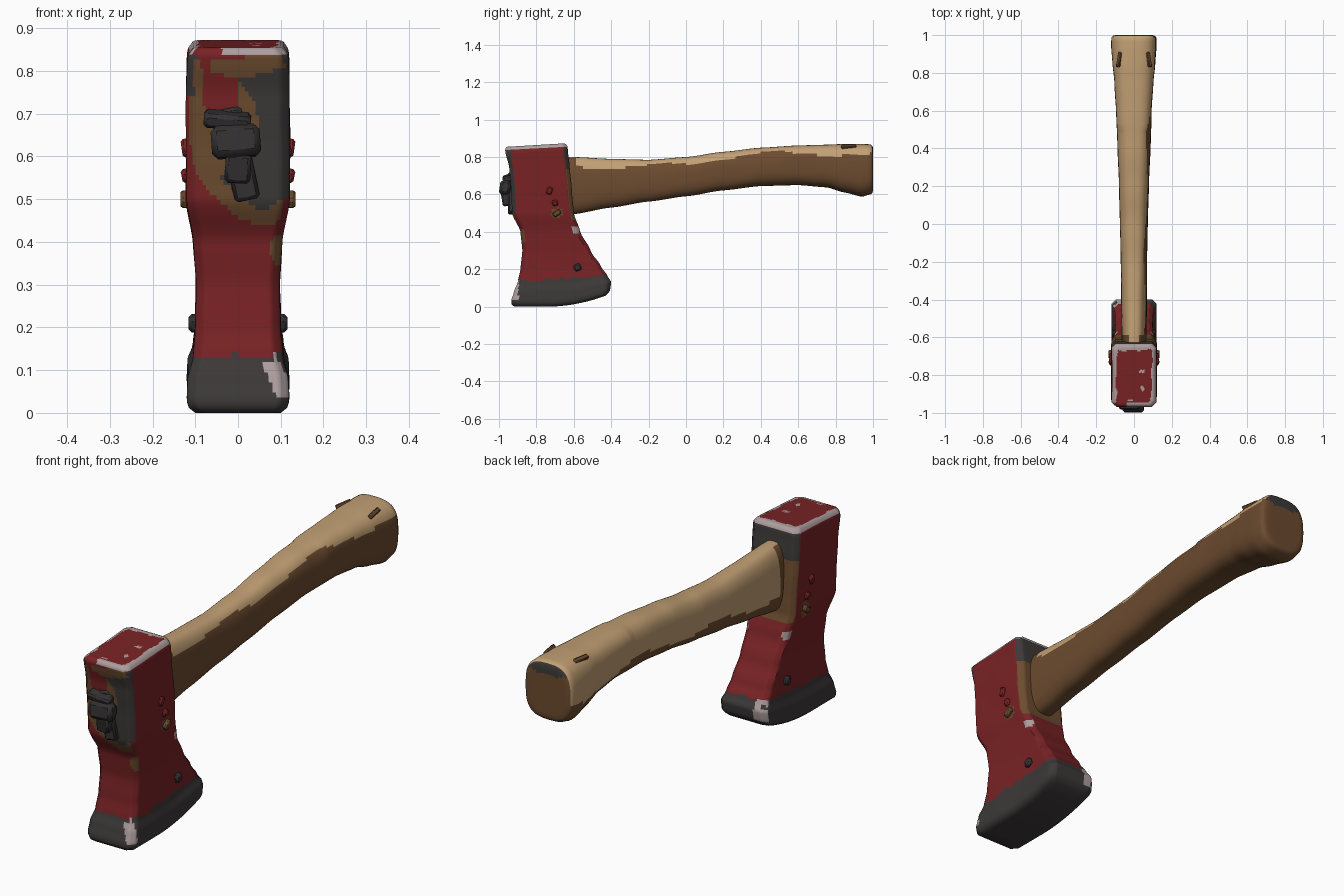
import bpy, math
from mathutils import Vector, noise
from mathutils.geometry import intersect_point_tri_2d

if "Cube" in bpy.data.objects:
    bpy.data.objects.remove(bpy.data.objects["Cube"])

# Flat colours
COLORS = {
    "red_paint": (0.19, 0.016, 0.018), "dark_steel": (0.046, 0.04, 0.04),
    "rust_brown": (0.15, 0.072, 0.028), "worn_edge": (0.42, 0.34, 0.34),
    "light_wood": (0.54, 0.35, 0.175), "dark_wood": (0.15, 0.071, 0.029),
    "black_iron": (0.033, 0.03, 0.031),
}
NAMES = list(COLORS)
for n, c in COLORS.items():
    bpy.data.materials.new(n).diffuse_color = (*c, 1)
RED, STEEL, RUST, WORN, LIGHT, DARK, IRON = range(7)


def interp(table, t):
    """Smooth interpolation through rows (t, a, b, ...)."""
    if t <= table[0][0]:
        return table[0][1:]
    for r, s in zip(table, table[1:]):
        if t <= s[0]:
            k = (t - r[0]) / (s[0] - r[0])
            k = 0.5 * k + 0.5 * k * k * (3 - 2 * k)
            return [a + (b - a) * k for a, b in zip(r[1:], s[1:])]
    return table[-1][1:]


def inside(x, z, poly):
    hit = False
    for (x1, z1), (x2, z2) in zip(poly, poly[1:] + poly[:1]):
        if (z1 > z) != (z2 > z) and x < (x2 - x1) * (z - z1) / (z2 - z1) + x1:
            hit = not hit
    return hit


def finish(ob, angle=50):
    bpy.ops.object.select_all(action='DESELECT')
    ob.select_set(True)
    bpy.context.view_layer.objects.active = ob
    bpy.ops.object.shade_smooth_by_angle(angle=math.radians(angle))


def loft(name, rings, rule):
    """Skin closed rings, cap both ends, colour faces by a rule."""
    n = len(rings[0])
    verts = [p for r in rings for p in r]
    faces = [(i * n + j, i * n + (j + 1) % n, (i + 1) * n + (j + 1) % n, (i + 1) * n + j)
             for i in range(len(rings) - 1) for j in range(n)]
    faces += [tuple(reversed(range(n))), tuple(range(len(verts) - n, len(verts)))]
    me = bpy.data.meshes.new(name)
    me.from_pydata(verts, [], faces)
    for m in NAMES:
        me.materials.append(bpy.data.materials[m])
    for f in me.polygons:
        f.material_index = rule(f.center, f.normal)
    ob = bpy.data.objects.new(name, me)
    bpy.context.collection.objects.link(ob)
    finish(ob)
    return ob


# ---- Axe head: chamfered rectangles stacked in z ----
# rows: height, front y, back y, half width
HEAD = [(0.0, -0.93, -0.42, 0.112), (0.03, -0.935, -0.405, 0.12), (0.08, -0.92, -0.40, 0.118),
        (0.13, -0.90, -0.42, 0.106), (0.20, -0.885, -0.455, 0.10), (0.30, -0.875, -0.51, 0.098),
        (0.40, -0.885, -0.565, 0.104), (0.50, -0.93, -0.60, 0.12), (0.62, -0.935, -0.61, 0.121),
        (0.75, -0.945, -0.622, 0.12), (0.84, -0.965, -0.632, 0.119), (0.865, -0.97, -0.634, 0.114)]


def head_point(x, y, z):
    lift = 0.07 * max(0, (y + 0.75) / 0.35) ** 2 * max(0, 1 - z / 0.3)   # curved cutting edge
    tip = 0.018 * (y + 0.635) * (z / 0.86) ** 6 * 3                       # sloping top
    return Vector((x, y, z + lift + tip))


def head_ring(z, inset=0.0, scale=1.0):
    y0, y1, w = interp(HEAD, z)
    yc, h, w, c = (y0 + y1) / 2, (y1 - y0) / 2 - inset, w - inset, 0.022
    corners = [(-w + c, -h), (w - c, -h), (w, -h + c), (w, h - c),
               (w - c, h), (-w + c, h), (-w, h - c), (-w, -h + c)]
    pts = []
    for i, (a, b) in enumerate(zip(corners, corners[1:] + corners[:1])):
        steps = 3 if i % 2 else (24 if i in (0, 4) else 30)
        for k in range(steps):
            t = k / steps
            x, y = ((a[0] + (b[0] - a[0]) * t) * scale, yc + (a[1] + (b[1] - a[1]) * t) * scale)
            bump = 1 + 0.03 * noise.noise(Vector((x * 6, y * 6, z * 7))) * min(1, z * 8)
            pts.append(head_point(x * bump, y, z))
    return pts


GREY_PATCH = [(0.0, 0.78), (0.12, 0.81), (0.12, 0.51), (0.06, 0.47), (0.0, 0.51), (-0.04, 0.55),
              (0.0, 0.62), (0.05, 0.66), (0.04, 0.73)]
RUST_BAND = [(-0.115, 0.84), (-0.085, 0.82), (-0.083, 0.72), (-0.05, 0.68), (0.0, 0.72), (0.0, 0.78),
             (-0.065, 0.80), (-0.06, 0.83), (0.1, 0.835), (0.115, 0.80), (0.1, 0.55), (0.11, 0.50),
             (0.1, 0.45), (0.06, 0.435), (0.0, 0.455), (-0.05, 0.50), (-0.1, 0.56), (-0.115, 0.66)]
BARE_CORNER = [(0.055, 0.12), (0.1, 0.12), (0.115, 0.03), (0.085, 0.045)]


def head_rule(c, n):
    x, y, z = c
    wob = 0.012 * noise.noise(Vector((x * 20, y * 20, z * 10)))
    if n.z > 0.4 and z > 0.8:                                   # top with worn rim
        rim = abs(x) > 0.092 + wob or (y > -0.665 + wob and x > -0.09)
        chips = any(math.hypot(x - a, (y - b) * 1.5) < 0.014 for a, b in ((0.04, -0.78), (-0.02, -0.93), (0.05, -0.87)))
        return WORN if (rim and y > -0.95) or chips or (y < -0.945 and x > -0.04) else RED
    if n.y < -0.5:                                              # poll face
        if inside(x, z, BARE_CORNER):
            return WORN
        if z > 0.835 and -0.04 < x < 0.105:
            return WORN
        if inside(x, z, GREY_PATCH) or (x < -0.103 and 0.74 < z < 0.84):
            return STEEL
        if inside(x, z, RUST_BAND) or math.hypot((x - 0.092) / 0.018, (z - 0.38) / 0.035) < 1:
            return RUST
    if z < 0.135 + 0.08 * max(0, y + 0.85) + wob:               # bare cutting edge
        bare = n.y > 0.5 and x < -0.06 and z > 0.08
        return WORN if bare or (n.x > 0.5 and y < -0.895 and z > 0.03) else STEEL
    if n.y > 0.5 and z > 0.46:                                  # eye side, by the handle
        return STEEL if z > 0.74 + wob else RUST
    if abs(n.x) > 0.5:
        if math.hypot(y + 0.69, (z - 0.5) * 0.8) < 0.026 + wob:
            return RUST
        if math.hypot(y + 0.59, z - 0.41) < 0.022:
            return WORN
        if z > 0.853 and y > -0.95:
            return WORN
        if y < -0.93 and z > 0.72:
            return STEEL
    return RED


heights = [0.855 * i / 72 for i in range(73)]
rings = [head_ring(0.0, 0.012, s) for s in (0.25, 0.5, 0.75, 1.0)]
rings += [head_ring(z) for z in heights[1:]]
rings += [head_ring(0.87, 0.008)] + [head_ring(0.874, 0.012, s) for s in (0.97, 0.92, 0.87, 0.82, 0.7, 0.55, 0.4, 0.25, 0.1)]
loft("axe_head", rings, head_rule)

# ---- Handle: rounded sections along y ----
# rows: y, bottom z, top z, half width
HANDLE = [(-0.72, 0.47, 0.80, 0.062), (-0.6, 0.495, 0.80, 0.066), (-0.4, 0.53, 0.79, 0.068),
          (-0.2, 0.562, 0.785, 0.07), (0.0, 0.59, 0.80, 0.074), (0.2, 0.622, 0.828, 0.08),
          (0.4, 0.645, 0.85, 0.087), (0.6, 0.65, 0.862, 0.094), (0.75, 0.638, 0.866, 0.104),
          (0.85, 0.61, 0.87, 0.114), (0.94, 0.588, 0.87, 0.12), (0.985, 0.60, 0.868, 0.119)]


def handle_ring(y, s=1.0, at=None):
    z0, z1, w = interp(HANDLE, y)
    pts = []
    for k in range(40):
        a = 2 * math.pi * k / 40
        ca, sa = math.cos(a), math.sin(a)
        p = lambda v: math.copysign(abs(v) ** 0.68, v)
        bump = 1 + 0.025 * noise.noise(Vector((ca * 1.5, y * 5, sa * 1.5)))
        narrow = 1 - 0.12 * max(0, sa) * (y < 0.5)
        pts.append(Vector((w * p(ca) * s * bump * narrow, at or y,
                           (z0 + z1) / 2 + (z1 - z0) / 2 * p(sa) * s)))
    return pts


def handle_rule(c, n):
    x, y, z = c
    if n.y > 0.7 and y > 0.9:                                   # butt end
        return STEEL if z > 0.80 + 0.2 * abs(x) else DARK
    z0, z1, w = interp(HANDLE, min(y, 0.985))
    f = (z1 - z) / (z1 - z0)
    wave = 0.06 * math.sin(y * 11) + 0.05 * noise.noise(Vector((y * 9, 0, 3)))
    if y < -0.585 and f > 0.02:
        return RUST
    limit = 0.17 + wave + 0.06 * (y > 0.7) if x > 0 else 0.72 + wave
    return LIGHT if f < limit and n.z > -0.35 else DARK


rings = [handle_ring(-0.72 + 1.705 * i / 90) for i in range(91)]
rings += [handle_ring(0.985, s, at) for s, at in ((0.95, 0.995), (0.88, 0.999), (0.75, 1.0), (0.6, 1.0), (0.4, 1.0), (0.2, 1.0))]
# reversed rings keep the faces pointing outward
loft("handle", [list(reversed(r)) for r in rings], handle_rule)


# ---- Small blocks: battered poll iron, side nubs and scars ----
def block(name, loc, size, rot, mat, bevel=0.008):
    bpy.ops.mesh.primitive_cube_add(size=1, location=loc, rotation=[math.radians(r) for r in rot])
    ob = bpy.context.object
    ob.name = name
    ob.scale = size
    bpy.ops.object.transform_apply(location=False, rotation=False)
    ob.data.materials.append(bpy.data.materials[NAMES[mat]])
    m = ob.modifiers.new("bevel", 'BEVEL')
    m.width, m.segments = bevel, 1
    finish(ob, 30)


block("poll_iron_top", (-0.025, -0.955, 0.685), (0.11, 0.05, 0.035), (18, 5, 0), IRON)
block("poll_iron_middle", (-0.005, -0.967, 0.635), (0.115, 0.058, 0.075), (-8, -4, 0), IRON, 0.014)
block("poll_iron_bottom", (0.0, -0.957, 0.575), (0.06, 0.055, 0.07), (10, 3, 0), IRON)
block("poll_iron_strap", (0.0, -0.937, 0.605), (0.06, 0.03, 0.22), (0, -12, 0), IRON)
for s in (-1, 1):
    block("side_nub", (s * 0.102, -0.58, 0.21), (0.028, 0.038, 0.038), (20, 0, 0), IRON)
    block("side_scar_low", (s * 0.124, -0.69, 0.50), (0.022, 0.045, 0.028), (35, 0, 0), RUST, 0.006)
    block("side_scar_mid", (s * 0.121, -0.70, 0.555), (0.022, 0.03, 0.03), (15, s * 12, 0), RED, 0.006)
    block("side_scar_high", (s * 0.121, -0.73, 0.62), (0.022, 0.03, 0.04), (-20, s * 8, 0), RED, 0.006)
    block("butt_notch", (s * 0.075, 0.87, 0.85), (0.02, 0.08, 0.03), (0, s * 35, s * 10), DARK, 0.004)

for m in bpy.data.materials:
    if m.users and not m.is_grease_pencil:
        m.use_nodes = True
        m.node_tree.nodes["Principled BSDF"].inputs["Base Color"].default_value = m.diffuse_color
